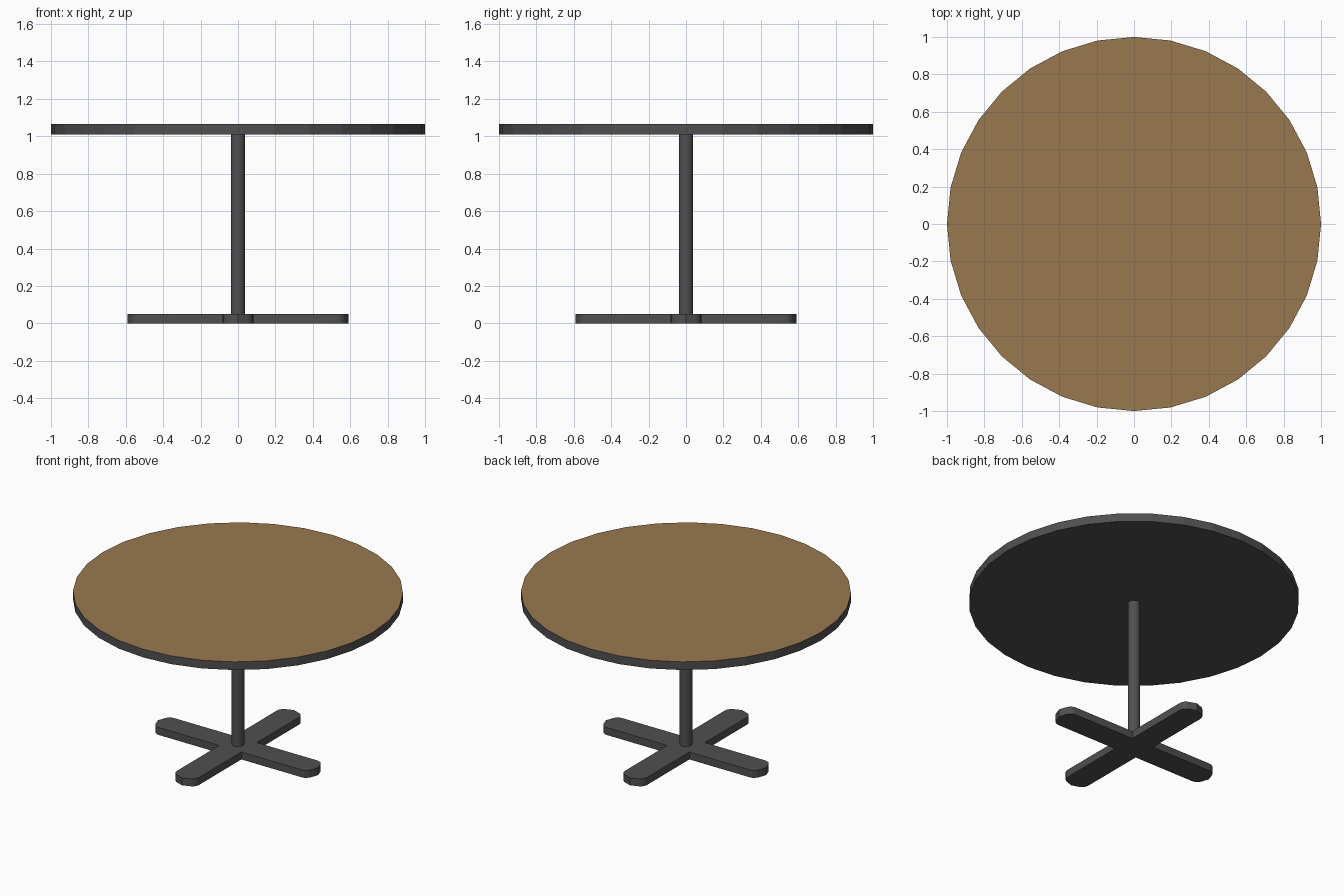
import bpy, bmesh, math
from mathutils import Matrix

if "Cube" in bpy.data.objects:
    bpy.data.objects.remove(bpy.data.objects["Cube"])


def material(name, rgb):
    m = bpy.data.materials.new(name)
    m.diffuse_color = (*rgb, 1)
    m.use_nodes = True
    m.node_tree.nodes["Principled BSDF"].inputs["Base Color"].default_value = m.diffuse_color
    return m


metal = material("dark_metal", (0.08, 0.08, 0.08))
wood = material("brown_wood", (0.32, 0.19, 0.08))


def cylinder(name, sides, radius, z0, z1):
    bpy.ops.mesh.primitive_cylinder_add(vertices=sides, radius=radius, depth=z1 - z0,
                                        location=(0, 0, (z0 + z1) / 2))
    ob = bpy.context.object
    ob.name = name
    ob.data.materials.append(metal)
    return ob


# Round top: dark rim and underside, wooden upper face
top = cylinder("table_top", 32, 1.0, 1.01, 1.065)
top.data.materials.append(wood)
for p in top.data.polygons:
    if p.normal.z > 0.9:
        p.material_index = 1

# Central column
column = cylinder("column", 32, 0.038, 0.05, 1.01)
bpy.ops.object.shade_smooth_by_angle(angle=math.radians(30))

# Cross-shaped foot: one arm outline with a rounded end, repeated four times
W, L, R, BULGE = 0.082, 0.575, 0.05, 0.017
half = [(L - R + R * math.sin(a) + 0.003, W - R + R * math.cos(a))
        for a in (math.radians(d) for d in (0, 20, 40, 60, 75))]
half.append((L + BULGE, 0))
arm = [(x, -y) for x, y in half] + [(x, y) for x, y in half[-2::-1]] + [(W, W)]
bm = bmesh.new()
outline = []
for i in range(4):
    rot = Matrix.Rotation(i * math.pi / 2, 2)
    for x, y in arm:
        px, py = rot[0][0] * x + rot[0][1] * y, rot[1][0] * x + rot[1][1] * y
        outline.append(bm.verts.new((px, py, 0)))
face = bm.faces.new(outline)
ext = bmesh.ops.extrude_face_region(bm, geom=[face])
bmesh.ops.translate(bm, vec=(0, 0, 0.05),
                    verts=[g for g in ext["geom"] if isinstance(g, bmesh.types.BMVert)])
bmesh.ops.recalc_face_normals(bm, faces=bm.faces)
mesh = bpy.data.meshes.new("cross_foot")
bm.to_mesh(mesh)
bm.free()
mesh.materials.append(metal)
foot = bpy.data.objects.new("cross_foot", mesh)
bpy.context.collection.objects.link(foot)
bpy.ops.object.select_all(action='DESELECT')
foot.select_set(True)
bpy.context.view_layer.objects.active = foot
bpy.ops.object.shade_smooth_by_angle(angle=math.radians(30))
